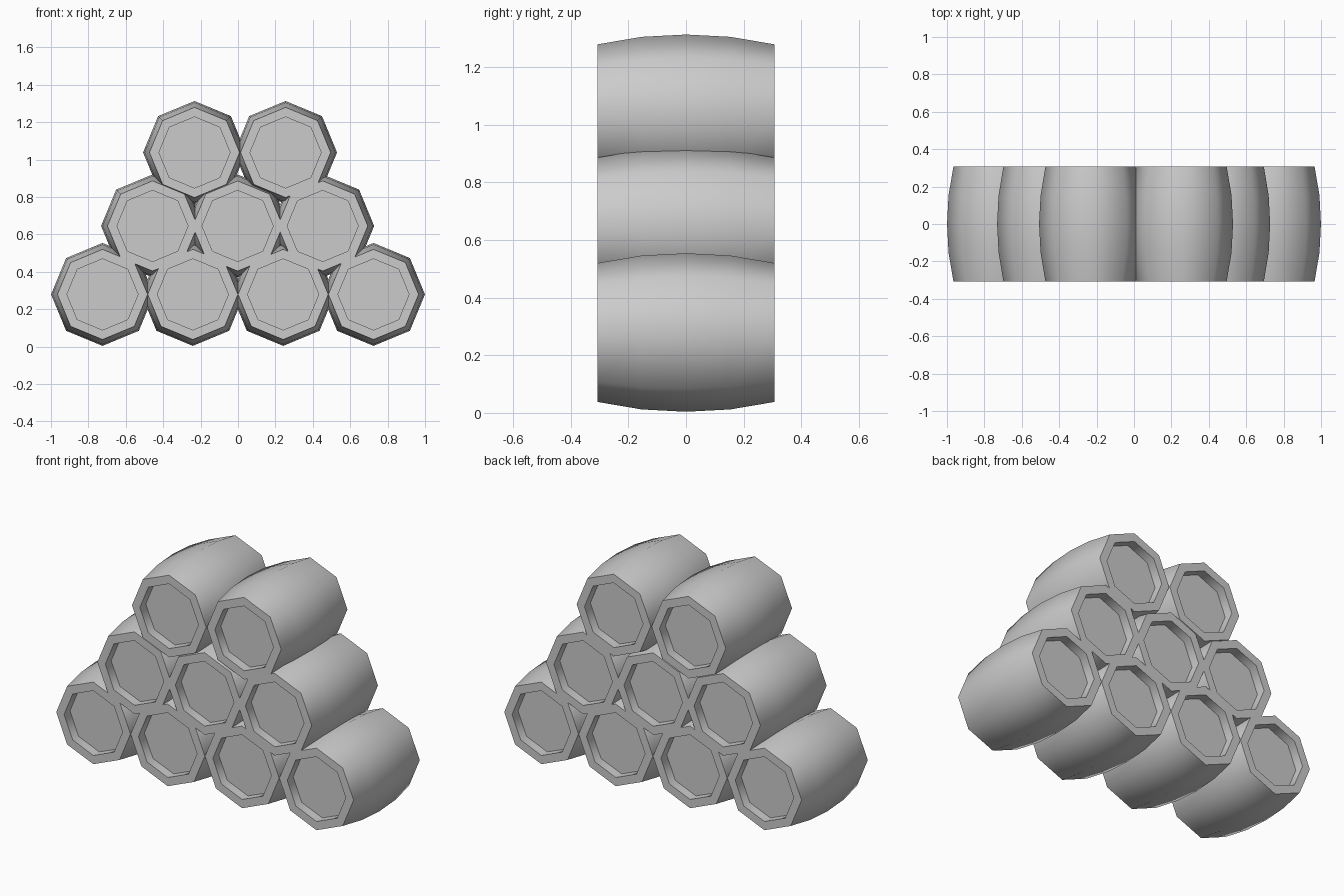
import bpy, bmesh, math

cube = bpy.data.objects.get("Cube")
if cube:
    bpy.data.objects.remove(cube, do_unlink=True)

# Single flat colour
grey = bpy.data.materials.new("plain grey")
grey.use_nodes = True
colour = (0.6, 0.6, 0.6, 1)
grey.diffuse_color = colour
grey.node_tree.nodes["Principled BSDF"].inputs["Base Color"].default_value = colour

SIDES = 8
HALF = 0.307      # half the barrel length
RECESS = 0.055    # depth of the sunken lids

# Half profile (y, radius): lid edge, inner lip, outer lip, stave, belly
half_profile = [(-HALF + RECESS, 0.19), (-HALF, 0.19), (-HALF, 0.241),
                (-HALF / 2, 0.267)]
profile = half_profile + [(0, 0.275)] + [(-y, r) for y, r in reversed(half_profile)]


def barrel_mesh():
    """Sweep the profile around the y axis and close both lids."""
    bm = bmesh.new()
    rings = []
    for y, r in profile:
        angles = [math.tau * i / SIDES for i in range(SIDES)]
        rings.append([bm.verts.new((r * math.cos(a), y, r * math.sin(a))) for a in angles])
    for a, b in zip(rings, rings[1:]):
        for i in range(SIDES):
            j = (i + 1) % SIDES
            bm.faces.new((a[i], a[j], b[j], b[i]))
    bm.faces.new(rings[0])
    bm.faces.new(rings[-1])
    bmesh.ops.recalc_face_normals(bm, faces=bm.faces)
    mesh = bpy.data.meshes.new("barrel")
    bm.to_mesh(mesh)
    bm.free()
    mesh.materials.append(grey)
    return mesh


# Stacked rows: name, centre height, middle x, spacing, count
rows = [("bottom", 0.279, 0, 0.483, 4),
        ("middle", 0.645, -0.002, 0.455, 3),
        ("top", 1.038, 0.011, 0.487, 2)]

barrel = barrel_mesh()
barrels = []
for name, z, mid, step, count in rows:
    for i in range(count):
        ob = bpy.data.objects.new(f"{name}_barrel_{i + 1}", barrel)
        ob.location = (mid + (i - (count - 1) / 2) * step, 0, z)
        bpy.context.collection.objects.link(ob)
        barrels.append(ob)

# Round staves, crisp rims
bpy.ops.object.select_all(action="DESELECT")
barrels[0].select_set(True)
bpy.context.view_layer.objects.active = barrels[0]
bpy.ops.object.shade_smooth_by_angle(angle=math.radians(60))
